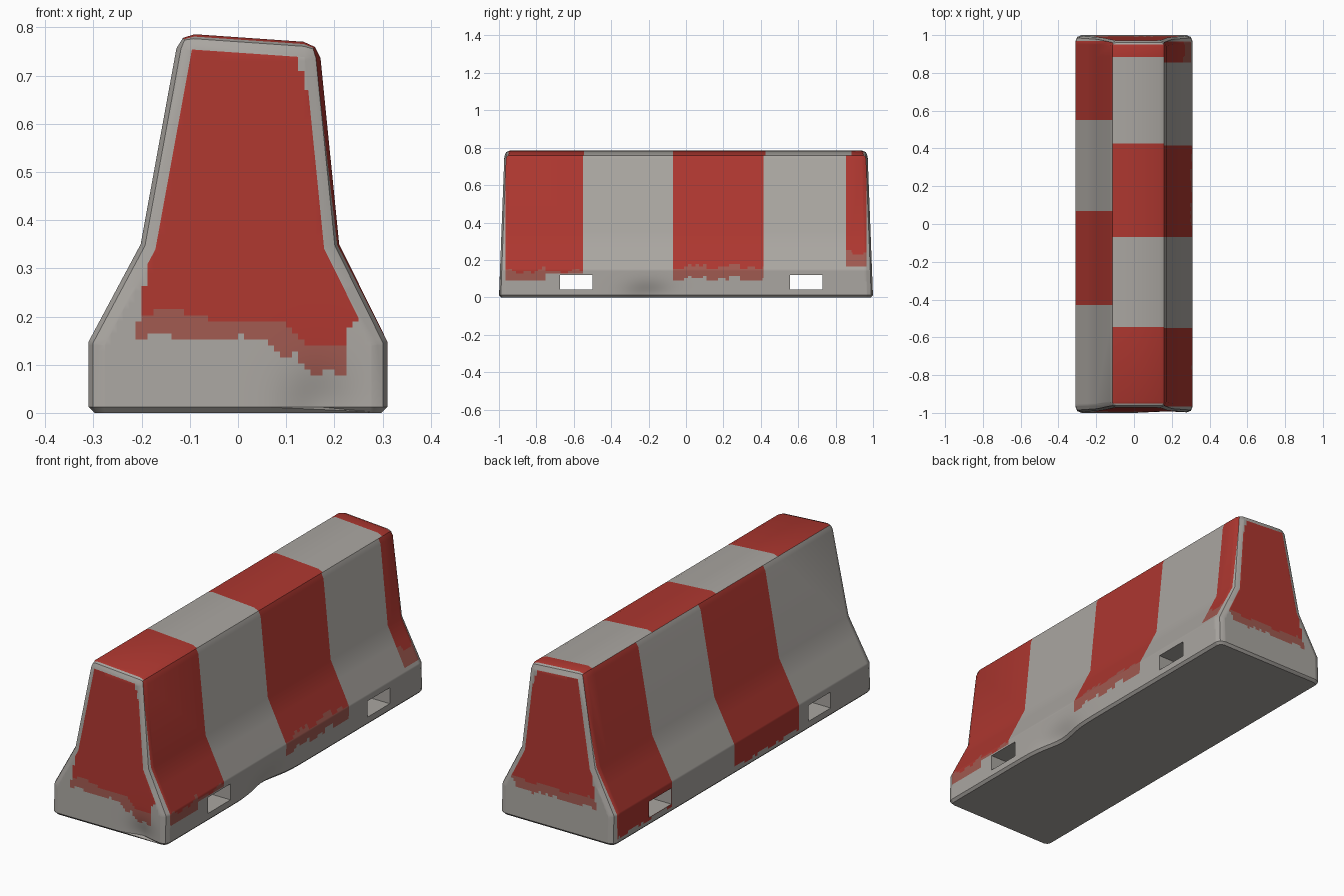
import bpy, bmesh, math
from mathutils import Vector

if "Cube" in bpy.data.objects:
    bpy.data.objects.remove(bpy.data.objects["Cube"])


def material(name, rgb):
    m = bpy.data.materials.new(name)
    m.diffuse_color = (*rgb, 1)
    m.use_nodes = True
    m.node_tree.nodes["Principled BSDF"].inputs["Base Color"].default_value = m.diffuse_color
    return m


MATS = [material("concrete grey", (0.40, 0.38, 0.355)),
        material("stripe red", (0.42, 0.038, 0.029)),
        material("worn red", (0.35, 0.10, 0.08))]
GREY, RED, WORN = 0, 1, 2

# Cross-section (x, z), anticlockwise seen from the front
PROFILE = [(-0.31, 0), (0.31, 0), (0.31, 0.148), (0.21, 0.35),
           (0.168, 0.768), (-0.122, 0.788), (-0.202, 0.35), (-0.31, 0.148)]


def lean(z):
    return 1.0 - 0.038 * z


# Body: loft the section along y, then round the edges
bm = bmesh.new()
front = [bm.verts.new((x, -lean(z), z)) for x, z in PROFILE]
back = [bm.verts.new((x, lean(z), z)) for x, z in PROFILE]
n = len(PROFILE)
bm.faces.new(front)
bm.faces.new(back[::-1])
for i in range(n):
    j = (i + 1) % n
    bm.faces.new((front[i], back[i], back[j], front[j]))
bmesh.ops.recalc_face_normals(bm, faces=bm.faces[:])


def low(e):
    return all(v.co.z < 0.001 for v in e.verts)


def along(e):
    return abs(e.verts[0].co.y - e.verts[1].co.y) > 1


edges = [e for e in bm.edges if not low(e)
         and (not along(e) or e.verts[0].co.z > 0.7)]
bmesh.ops.bevel(bm, geom=edges, offset=0.032, segments=2, profile=0.5,
                affect='EDGES', clamp_overlap=True)
bm.normal_update()
edges = [e for e in bm.edges if low(e) and e.calc_face_angle(0) > 0.5]
bmesh.ops.bevel(bm, geom=edges, offset=0.012, segments=1, profile=0.5,
                affect='EDGES', clamp_overlap=True)
bm.normal_update()


# Cut the surface so paint borders follow real edges
def slice_mesh(axis, values, keep=lambda f: True):
    no = Vector((0, 0, 0))
    no[axis] = 1
    for v in values:
        faces = [f for f in bm.faces if keep(f)
                 and min(p.co[axis] for p in f.verts) < v < max(p.co[axis] for p in f.verts)]
        if not faces:
            continue
        geom = set(faces)
        for f in faces:
            geom.update(f.edges)
            geom.update(f.verts)
        bmesh.ops.bisect_plane(bm, geom=list(geom), dist=1e-5,
                               plane_co=no * v, plane_no=no)
    bm.normal_update()


RIGHT = [(-0.965, -0.55), (-0.07, 0.415), (0.855, 0.965)]
LEFT = [(-0.43, 0.07), (0.55, 0.97)]
TOP = [(-0.95, -0.545), (-0.07, 0.425), (0.885, 0.95)]


def is_end(f):
    return abs(f.normal.y) > 0.95


def is_low(f):
    return f.calc_center_median().z < 0.27 and f.normal.z > -0.9


slice_mesh(1, sorted(v for s in RIGHT + LEFT + TOP for v in s))
slice_mesh(2, [0.0151 + 0.0125 * i for i in range(21)])
slice_mesh(1, [-0.99 + 0.02 * i for i in range(100)], is_low)
slice_mesh(2, [0.29 + 0.02 * i for i in range(24)], is_end)
slice_mesh(0, [-0.30 + 0.0125 * i for i in range(49)], is_end)


# Paint rules
def ragged(t):
    return 0.5 * math.sin(31 * t) + 0.3 * math.sin(73 * t + 1) + 0.2 * math.sin(139 * t)


def interp(pts, t):
    for (a, u), (b, w) in zip(pts, pts[1:]):
        if t <= b:
            return u + (w - u) * max(0, t - a) / (b - a)
    return pts[-1][1]


def within(stripes, y):
    return any(a < y < b for a, b in stripes)


def by_height(z, full, worn):
    return RED if z > full else WORN if z > worn else GREY


END_L = [(0.15, -0.22), (0.2, -0.20), (0.35, -0.185), (0.45, -0.16), (0.6, -0.13), (0.75, -0.105)]
END_R = [(0.1, 0.225), (0.17, 0.23), (0.2, 0.25), (0.35, 0.19), (0.6, 0.155), (0.75, 0.125)]
FULL_F = [(-0.22, 0.20), (-0.1, 0.21), (0.0, 0.185), (0.1, 0.185), (0.15, 0.145), (0.22, 0.14)]
WORN_F = [(-0.22, 0.155), (0.0, 0.155), (0.07, 0.14), (0.1, 0.10), (0.12, 0.13), (0.15, 0.085), (0.22, 0.085)]


def paint(f):
    x, y, z = f.calc_center_median()
    nx, ny, nz = f.normal
    if nz < -0.3:
        return GREY
    if is_end(f):
        if z > 0.755 or not interp(END_L, z) < x < interp(END_R, z):
            return GREY
        r = 0.012 * ragged(x)
        if y < 0:
            return by_height(z, interp(FULL_F, x) + r, interp(WORN_F, x) + r)
        return by_height(z, 0.2 + r, 0.155 + r)
    if nz > 0.7:
        return RED if within(TOP, y) else GREY
    if nx > 0.5 and within(RIGHT, y):
        r = 0.02 * ragged(y)
        if y > 0.8:
            return by_height(z, 0.235 + r, 0.16)
        if y > -0.2:
            return by_height(z, 0.165 + r, 0.10 + r)
        return by_height(z, 0.14 + r, 0.09 if y < -0.75 else 0.13)
    if nx < -0.5 and within(LEFT, y):
        return RED if z > 0.035 + 0.012 * ragged(y) else GREY
    return GREY


for f in bm.faces:
    f.material_index = paint(f)

# Worn dents along the bottom edges
for v in bm.verts:
    x, y, z = v.co
    if x > 0.25:
        v.co.x -= 0.03 * math.exp(-((y + 0.2) / 0.12) ** 2 - (z / 0.07) ** 2)
    if y < -0.95:
        v.co.y += 0.025 * math.exp(-((x - 0.17) / 0.07) ** 2 - (z / 0.08) ** 2)

mesh = bpy.data.meshes.new("barrier_body")
bm.to_mesh(mesh)
bm.free()
body = bpy.data.objects.new("barrier_body", mesh)
bpy.context.collection.objects.link(body)
for m in MATS:
    mesh.materials.append(m)

# Forklift slots cut right through the base
bpy.context.view_layer.objects.active = body
for y in (-0.587, 0.642):
    bpy.ops.mesh.primitive_cube_add(size=1, location=(0, y, 0.081))
    cutter = bpy.context.object
    cutter.name = "slot_cutter"
    cutter.scale = (1, 0.173, 0.078)
    cutter.data.materials.append(MATS[GREY])
    cutter.hide_render = True
    bpy.context.view_layer.update()
    mod = body.modifiers.new("slot", 'BOOLEAN')
    mod.operation = 'DIFFERENCE'
    mod.solver = 'EXACT'
    mod.object = cutter
    bpy.context.view_layer.objects.active = body
    bpy.ops.object.modifier_apply(modifier=mod.name)
    bpy.data.objects.remove(cutter)

bpy.ops.object.select_all(action='DESELECT')
body.select_set(True)
bpy.context.view_layer.objects.active = body
bpy.ops.object.shade_smooth_by_angle(angle=math.radians(35))
